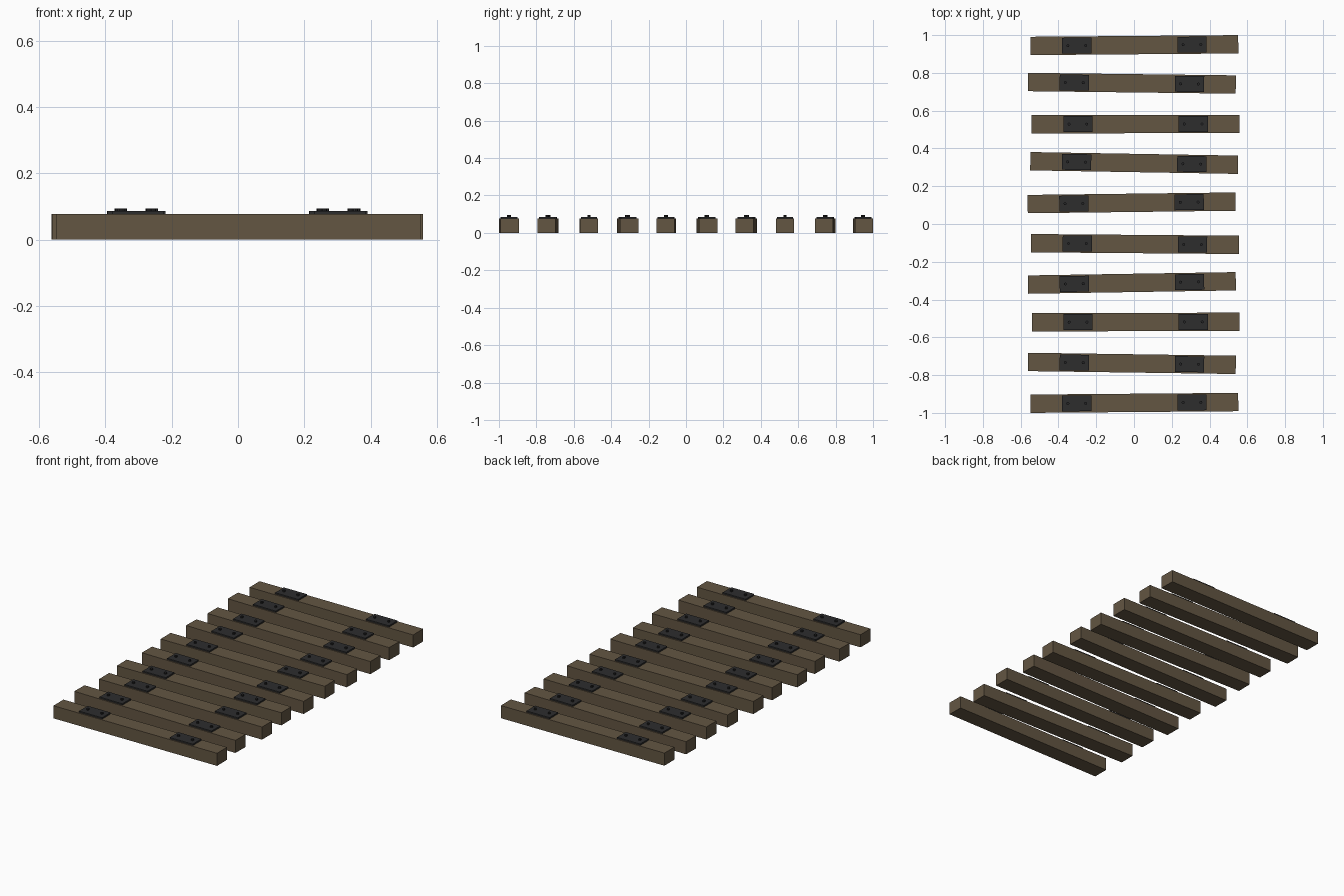
import bpy, bmesh, math
from mathutils import Matrix, Vector

if "Cube" in bpy.data.objects:
    bpy.data.objects.remove(bpy.data.objects["Cube"])


def material(name, color):
    m = bpy.data.materials.new(name)
    m.diffuse_color = (*color, 1)
    m.use_nodes = True
    m.node_tree.nodes["Principled BSDF"].inputs["Base Color"].default_value = m.diffuse_color
    return m


WOOD = material("weathered brown wood", (0.125, 0.092, 0.055))
IRON = material("dark iron", (0.026, 0.026, 0.027))
BOLT = material("black bolt steel", (0.018, 0.018, 0.019))


def finish(name, bm, mat, frame):
    mesh = bpy.data.meshes.new(name)
    bm.to_mesh(mesh)
    bm.free()
    mesh.materials.append(mat)
    obj = bpy.data.objects.new(name, mesh)
    obj.matrix_world = frame
    bpy.context.collection.objects.link(obj)


def box(name, size, center, mat, frame):
    bm = bmesh.new()
    m = Matrix.Translation(center) @ Matrix.Diagonal((*size, 1))
    bmesh.ops.create_cube(bm, size=1, matrix=m)
    finish(name, bm, mat, frame)


def bolt(name, x, frame):
    bm = bmesh.new()
    bmesh.ops.create_cone(bm, cap_ends=True, segments=8, radius1=0.008, radius2=0.008,
                          depth=0.010, matrix=Matrix.Translation((x, 0, 0.090)))
    finish(name, bm, BOLT, frame)


# Each sleeper: x offset, y position, slight twist in radians
SLEEPERS = [
    (0.002, 0.947, 0.008), (-0.011, 0.745, -0.012), (0.008, 0.529, 0.001),
    (0.001, 0.323, -0.017), (-0.013, 0.112, 0.012), (0.005, -0.106, -0.008),
    (-0.011, -0.312, 0.016), (0.009, -0.519, 0.002), (-0.011, -0.738, -0.014),
    (0.002, -0.947, 0.008),
]

for i, (x, y, twist) in enumerate(SLEEPERS, 1):
    frame = Matrix.Translation((x, y, 0)) @ Matrix.Rotation(twist, 4, 'Z')
    # Timber beam
    box(f"sleeper_{i}", (1.10, 0.097, 0.077), (0, 0, 0.0385), WOOD, frame)
    # Rail plates with two bolts each
    for side, label in ((-1, "left"), (1, "right")):
        px = side * 0.305
        box(f"plate_{label}_{i}", (0.155, 0.084, 0.009), (px, 0, 0.0815), IRON, frame)
        for k, dx in enumerate((-0.047, 0.047), 1):
            bolt(f"bolt_{label}_{i}_{k}", px + dx, frame)
